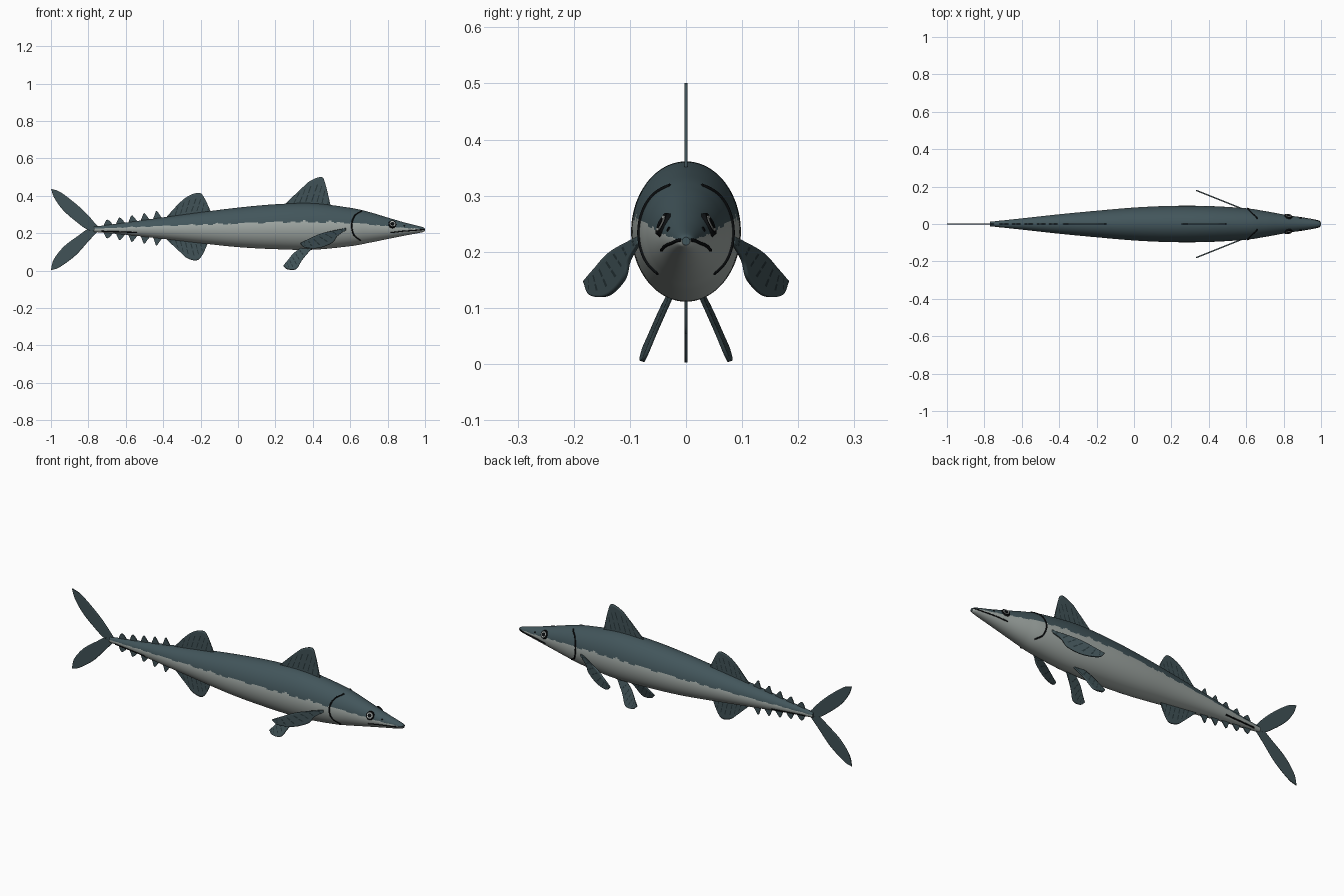
import bpy
import bmesh
import math
from mathutils import Vector, Matrix

if "Cube" in bpy.data.objects:
    bpy.data.objects.remove(bpy.data.objects["Cube"], do_unlink=True)


def material(name, rgb):
    mat = bpy.data.materials.new(name)
    mat.use_nodes = True
    mat.diffuse_color = (*rgb, 1)
    mat.node_tree.nodes["Principled BSDF"].inputs["Base Color"].default_value = (*rgb, 1)
    return mat


BACK = material("slate back", (0.055, 0.092, 0.105))
BELLY = material("silver belly", (0.36, 0.40, 0.38))
FIN = material("fin grey", (0.052, 0.085, 0.095))
RAY = material("fin ray dark", (0.02, 0.035, 0.04))
BLACK = material("black", (0.004, 0.005, 0.006))
IRIS = material("pale iris", (0.45, 0.48, 0.46))


def finish(bm, name, mats, smooth=True):
    bmesh.ops.recalc_face_normals(bm, faces=bm.faces)
    mesh = bpy.data.meshes.new(name)
    bm.to_mesh(mesh)
    bm.free()
    for m in mats:
        mesh.materials.append(m)
    obj = bpy.data.objects.new(name, mesh)
    bpy.context.collection.objects.link(obj)
    if smooth:
        bpy.ops.object.select_all(action="DESELECT")
        obj.select_set(True)
        bpy.context.view_layer.objects.active = obj
        bpy.ops.object.shade_smooth_by_angle(angle=math.radians(40))
    return obj


def spline(points, count):
    """Resample control points along a Catmull-Rom curve."""
    p = [Vector(q) for q in points]
    p = [2 * p[0] - p[1]] + p + [2 * p[-1] - p[-2]]
    out = []
    for k in range(count + 1):
        u = k / count * (len(p) - 3)
        i = min(int(u), len(p) - 4)
        t = u - i
        a, b, c, d = p[i:i + 4]
        out.append(0.5 * (2 * b + (c - a) * t + (2 * a - 5 * b + 4 * c - d) * t * t
                          + (3 * b - a - 3 * c + d) * t ** 3))
    return out


# Body stations: x, top, bottom, half width
stations = spline([
    (-0.77, 0.235, 0.207, 0.012), (-0.6, 0.257, 0.192, 0.030), (-0.4, 0.285, 0.170, 0.052),
    (-0.2, 0.312, 0.147, 0.071), (0, 0.337, 0.126, 0.088), (0.2, 0.355, 0.115, 0.097),
    (0.4, 0.360, 0.112, 0.096), (0.6, 0.336, 0.131, 0.084), (0.7, 0.314, 0.149, 0.069),
    (0.8, 0.284, 0.169, 0.051), (0.9, 0.255, 0.189, 0.034), (0.98, 0.235, 0.204, 0.018),
    (1.0, 0.226, 0.212, 0.007)], 180)


def section(x):
    """Centre height, half height and half width of the body at x."""
    for a, b in zip(stations, stations[1:]):
        if x <= b[0]:
            s = a.lerp(b, max(0, (x - a[0]) / (b[0] - a[0])))
            break
    else:
        s = stations[-1]
    return (s[1] + s[2]) / 2, (s[1] - s[2]) / 2, s[3]


def skin(x, z):
    c, h, w = section(x)
    return w * math.sqrt(max(0, 1 - ((z - c) / h) ** 2))


# Body, dark above a slightly ragged flank line
RING = 112
bm = bmesh.new()
rings = []
for x, top, bottom, w in stations:
    c, h = (top + bottom) / 2, (top - bottom) / 2
    angles = [math.tau * j / RING for j in range(RING)]
    rings.append([bm.verts.new((x, w * math.cos(a), c + h * math.sin(a))) for a in angles])
for i, (r, s) in enumerate(zip(rings, rings[1:])):
    x = stations[i][0]
    line = 0.2 + 0.03 * math.sin(x * 95) + 0.03 * math.sin(x * 41)
    for j in range(RING):
        k = (j + 1) % RING
        face = bm.faces.new((r[j], r[k], s[k], s[j]))
        face.material_index = 0 if math.sin(math.tau * (j + 0.5) / RING) > line else 1
for r in (rings[0], rings[-1]):
    bm.faces.new(r)
finish(bm, "body", [BACK, BELLY])


# Fins are lofted from root line to outer edge, with dark rays in the web
def fin(name, root, edge, side=lambda x, z: 0, columns=40, rays=True, thick=0.005):
    rows = 12
    bm = bmesh.new()
    grid = []
    for a, b in zip(spline(root, columns), spline(edge, columns)):
        line = [a.lerp(b, t / rows) for t in range(rows + 1)]
        grid.append([bm.verts.new((p.x, side(p.x, p.y), p.y)) for p in line])
    for i in range(columns):
        for j in range(rows):
            face = bm.faces.new((grid[i][j], grid[i + 1][j], grid[i + 1][j + 1], grid[i][j + 1]))
            face.material_index = int(rays and i % 5 == 2 and 1 < j < 9 and j % 4 != 1)
    bmesh.ops.remove_doubles(bm, verts=bm.verts, dist=0.0002)
    obj = finish(bm, name, [FIN, RAY])
    mod = obj.modifiers.new("thickness", "SOLIDIFY")
    mod.thickness = thick
    mod.offset = 0
    return obj


fin("first_dorsal_fin", [(0.24, 0.34), (0.37, 0.345), (0.49, 0.34)],
    [(0.24, 0.345), (0.345, 0.445), (0.39, 0.482), (0.447, 0.5), (0.468, 0.46), (0.496, 0.345)])
fin("second_dorsal_fin", [(-0.38, 0.28), (-0.27, 0.295), (-0.15, 0.31)],
    [(-0.38, 0.29), (-0.31, 0.365), (-0.26, 0.402), (-0.205, 0.416), (-0.178, 0.385), (-0.145, 0.315)])
fin("anal_fin", [(-0.38, 0.18), (-0.27, 0.165), (-0.16, 0.15)],
    [(-0.38, 0.165), (-0.31, 0.1), (-0.27, 0.066), (-0.22, 0.055), (-0.19, 0.085), (-0.16, 0.15)])

# Tail fin lobes, leading edge to trailing edge
fin("tail_upper_lobe",
    [(-0.735, 0.225), (-0.757, 0.245), (-0.805, 0.3), (-0.87, 0.36), (-0.95, 0.42), (-1.0, 0.438)],
    [(-0.765, 0.212), (-0.805, 0.22), (-0.85, 0.25), (-0.93, 0.318), (-0.98, 0.385), (-1.0, 0.437)],
    rays=False)
fin("tail_lower_lobe",
    [(-0.735, 0.217), (-0.752, 0.207), (-0.795, 0.162), (-0.87, 0.08), (-0.955, 0.018), (-1.0, 0.003)],
    [(-0.765, 0.23), (-0.805, 0.221), (-0.85, 0.19), (-0.93, 0.13), (-0.985, 0.06), (-1.0, 0.004)],
    rays=False)

# Finlets in a row above and below the tail stem
for n in range(5):
    x = -0.695 + 0.066 * n
    c, h, w = section(x)
    for label, sign in (("upper", 1), ("lower", -1)):
        z = c + sign * (h - 0.006)
        tip = z + sign * (0.034 + 0.003 * n)
        fin(f"{label}_finlet_{n + 1}", [(x - 0.024, z), (x + 0.03, z)],
            [(x - 0.024, z), (x - 0.016, z + sign * 0.02), (x - 0.005, tip),
             (x + 0.012, z + sign * 0.024), (x + 0.03, z)], columns=12, rays=False)


# Lines drawn as thin tubes on the skin
def skin_line(name, points, sign, radius):
    curve = bpy.data.curves.new(name, "CURVE")
    curve.dimensions = "3D"
    curve.bevel_depth = radius
    curve.bevel_resolution = 2
    curve.use_fill_caps = True
    path = spline(points, 30)
    poly = curve.splines.new("POLY")
    poly.points.add(len(path) - 1)
    for p, q in zip(poly.points, path):
        p.co = (q.x, sign * skin(q.x, q.y), q.y, 1)
    curve.materials.append(BLACK)
    bpy.context.collection.objects.link(bpy.data.objects.new(name, curve))


# Discs laid on the skin
def skin_disc(name, x, z, sign, radius, lift, mat):
    e = 0.004
    y = skin(x, z)
    normal = Vector(((skin(x - e, z) - skin(x + e, z)) / (2 * e), 1,
                     (skin(x, z - e) - skin(x, z + e)) / (2 * e))).normalized()
    centre = Vector((x, y, z)) + normal * lift
    centre.y *= sign
    normal.y *= sign
    bm = bmesh.new()
    bmesh.ops.create_cone(bm, cap_ends=True, segments=32, radius1=radius, radius2=radius * 0.9,
                          depth=0.008, matrix=Matrix.Translation(centre)
                          @ normal.to_track_quat("Z", "Y").to_matrix().to_4x4())
    finish(bm, name, [mat])


# Paired parts
for label, sign in (("left", 1), ("right", -1)):
    fin(f"{label}_pectoral_fin",
        [(0.575, 0.228), (0.45, 0.2), (0.375, 0.168), (0.332, 0.148)],
        [(0.575, 0.216), (0.53, 0.185), (0.505, 0.15), (0.435, 0.122), (0.36, 0.123), (0.332, 0.146)],
        side=lambda x, z: sign * (0.083 + 0.4 * (0.575 - x)), thick=0.007)
    fin(f"{label}_pelvic_fin",
        [(0.36, 0.135), (0.3, 0.095), (0.262, 0.05), (0.243, 0.028)],
        [(0.4, 0.125), (0.345, 0.06), (0.312, 0.01), (0.265, 0.008), (0.243, 0.026)],
        side=lambda x, z: sign * (0.036 + 0.36 * (0.12 - z) + 0.1 * (0.3 - x)), thick=0.007)
    skin_line(f"{label}_gill_slit", [(0.66, 0.318), (0.625, 0.295), (0.608, 0.245),
                                     (0.62, 0.19), (0.655, 0.162)], sign, 0.0038)
    skin_line(f"{label}_mouth", [(0.815, 0.203), (0.88, 0.211), (0.95, 0.216), (0.997, 0.221)],
              sign, 0.003)
    skin_line(f"{label}_tail_keel", [(-0.73, 0.211), (-0.64, 0.208), (-0.54, 0.204)], sign, 0.0035)
    skin_disc(f"{label}_nostril", 0.89, 0.24, sign, 0.005, -0.002, BLACK)
    skin_disc(f"{label}_eye_rim", 0.825, 0.249, sign, 0.023, 0.0, BLACK)
    skin_disc(f"{label}_eye_iris", 0.825, 0.249, sign, 0.017, 0.0015, IRIS)
    skin_disc(f"{label}_eye_pupil", 0.825, 0.249, sign, 0.011, 0.003, BLACK)
